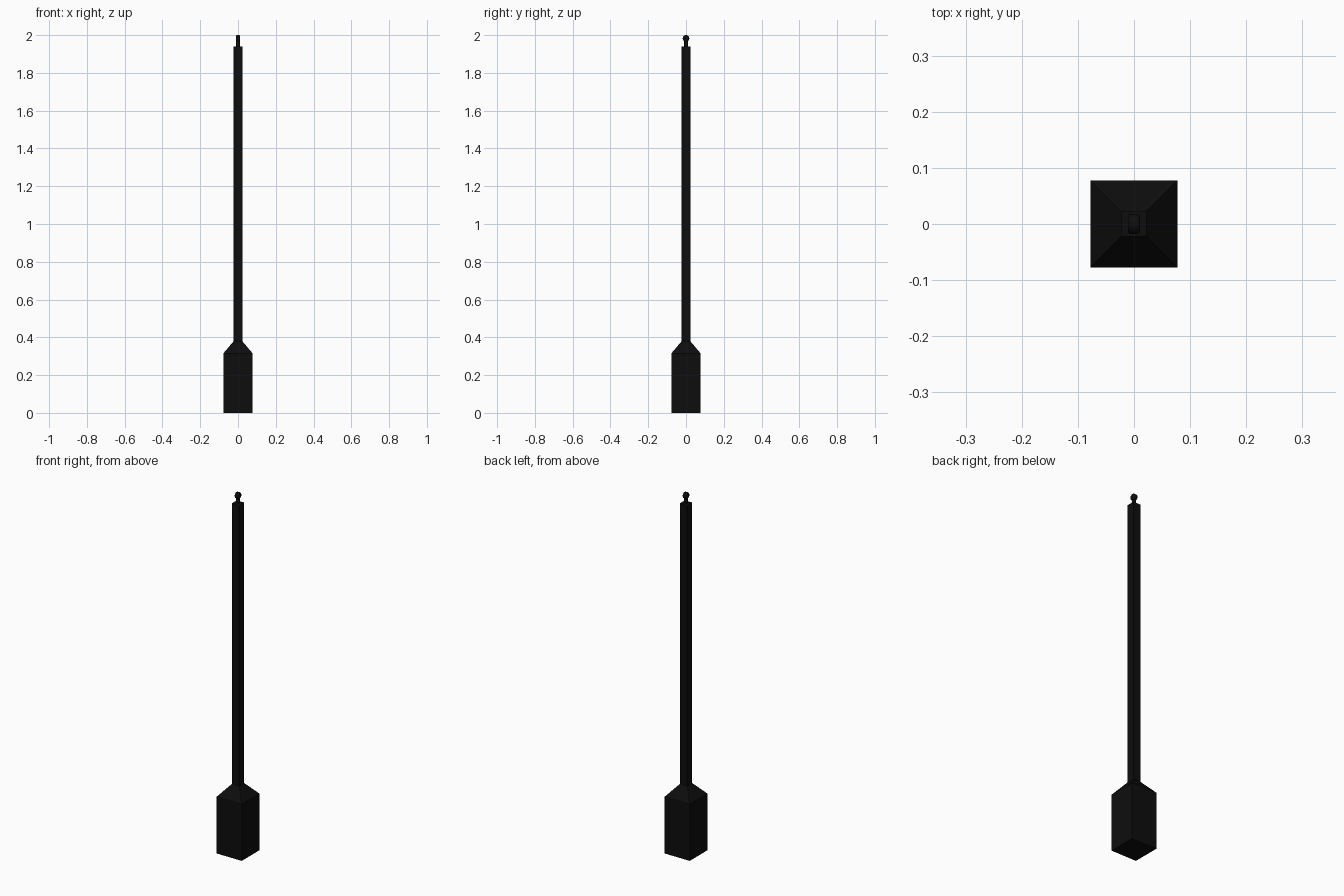
import bpy, bmesh, math

if "Cube" in bpy.data.objects:
    bpy.data.objects.remove(bpy.data.objects["Cube"])

black = bpy.data.materials.new("black")
black.diffuse_color = (0.004, 0.004, 0.004, 1)
black.use_nodes = True
black.node_tree.nodes["Principled BSDF"].inputs["Base Color"].default_value = black.diffuse_color


def square_stack(name, rings):
    """Closed square column through (half width, height) levels."""
    bm = bmesh.new()
    loops = []
    for h, z in rings:
        loops.append([bm.verts.new((sx * h, sy * h, z))
                      for sx, sy in ((-1, -1), (1, -1), (1, 1), (-1, 1))])
    for a, b in zip(loops, loops[1:]):
        for i in range(4):
            j = (i + 1) % 4
            bm.faces.new((a[i], a[j], b[j], b[i]))
    bm.faces.new(loops[0][::-1])
    bm.faces.new(loops[-1])
    mesh = bpy.data.meshes.new(name)
    bm.to_mesh(mesh)
    bm.free()
    obj = bpy.data.objects.new(name, mesh)
    bpy.context.collection.objects.link(obj)
    mesh.materials.append(black)
    return obj


def cylinder(name, radius, depth, loc, rot=(0, 0, 0), bevel=0):
    bpy.ops.mesh.primitive_cylinder_add(vertices=24, radius=radius, depth=depth,
                                        location=loc, rotation=rot)
    obj = bpy.context.object
    obj.name = name
    obj.data.materials.append(black)
    if bevel:
        mod = obj.modifiers.new("rounding", "BEVEL")
        mod.width = bevel
        mod.segments = 3
    bpy.ops.object.shade_smooth_by_angle(angle=math.radians(35))
    return obj


# Weighted base with sloping shoulders, and the long square post
square_stack("base", [(0.0775, 0), (0.0775, 0.315), (0.0225, 0.38)])
square_stack("post", [(0.0225, 0.375), (0.0225, 1.94)])

# Short neck and the flat round knob on top
cylinder("neck", 0.010, 0.045, (0, 0, 1.955))
cylinder("knob", 0.0175, 0.022, (0, 0, 1.9825), (0, math.pi / 2, 0), 0.005)
